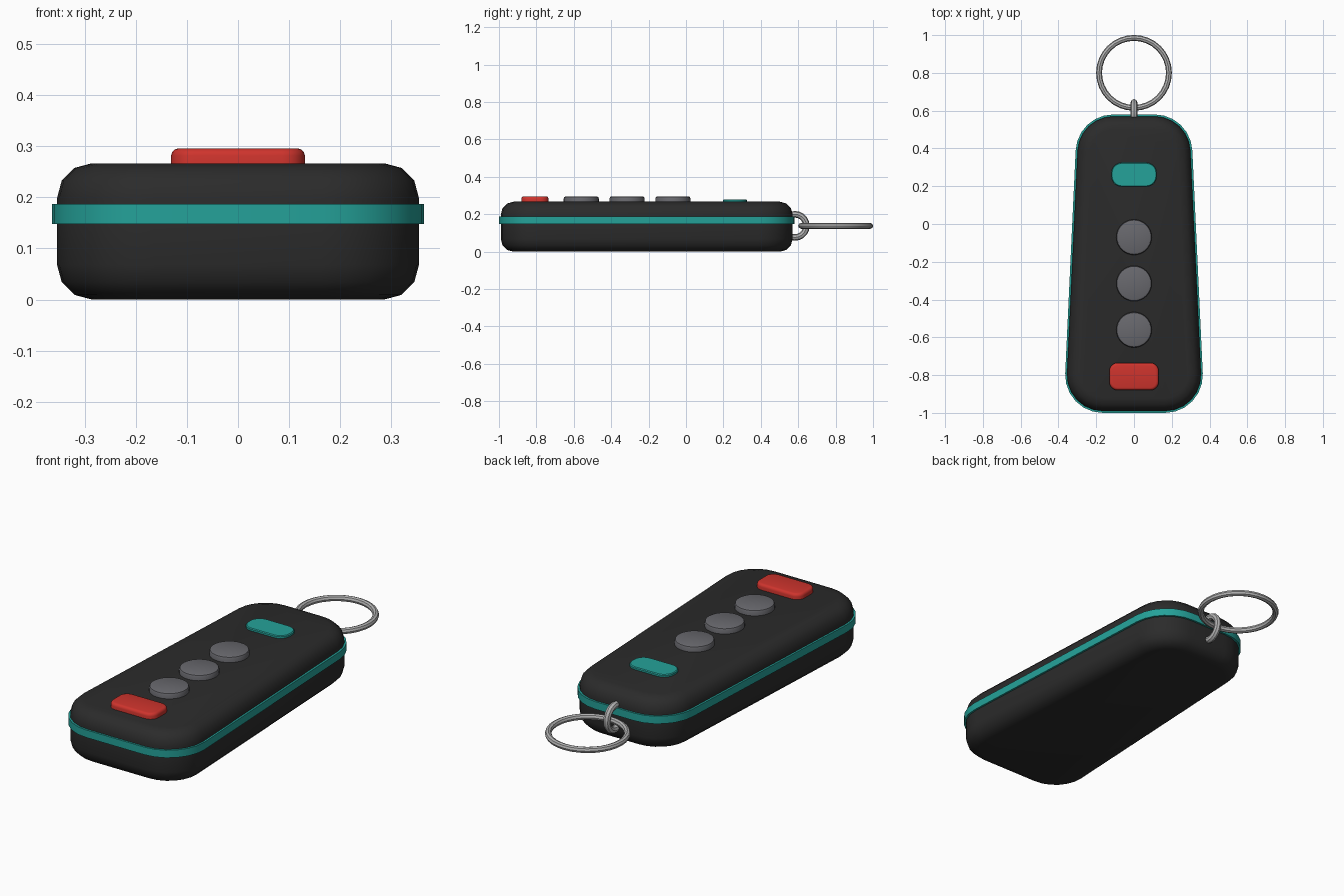
import bpy
import bmesh
from math import cos, sin, pi, radians
from mathutils import Vector

if "Cube" in bpy.data.objects:
    bpy.data.objects.remove(bpy.data.objects["Cube"], do_unlink=True)


def material(name, r, g, b):
    mat = bpy.data.materials.new(name)
    mat.use_nodes = True
    mat.diffuse_color = (r, g, b, 1)
    mat.node_tree.nodes["Principled BSDF"].inputs["Base Color"].default_value = (r, g, b, 1)
    return mat


black = material("black plastic", 0.024, 0.024, 0.024)
teal = material("teal", 0.018, 0.36, 0.32)
red = material("red", 0.62, 0.034, 0.026)
grey = material("grey rubber", 0.14, 0.14, 0.155)
steel = material("steel", 0.45, 0.45, 0.45)


def rounded(corners, radius, steps):
    """Round each corner of a counter-clockwise outline with an arc."""
    points = []
    pts = [Vector(c) for c in corners]
    for i, p in enumerate(pts):
        a = (pts[i - 1] - p).normalized()
        b = (pts[(i + 1) % len(pts)] - p).normalized()
        half = a.angle(b) / 2
        centre = p + (a + b).normalized() * radius / sin(half)
        start = Vector((a.y, -a.x))
        start = start if start.dot(b) < 0 else -start
        sweep = pi - 2 * half
        for s in range(steps + 1):
            t = sweep * s / steps
            d = Vector((start.x * cos(t) - start.y * sin(t),
                        start.x * sin(t) + start.y * cos(t)))
            points.append(centre + d * radius)
    return points


def finish(obj, mat):
    obj.data.materials.append(mat)
    bpy.ops.object.select_all(action="DESELECT")
    obj.select_set(True)
    bpy.context.view_layer.objects.active = obj
    bpy.ops.object.shade_smooth_by_angle(angle=radians(40))


def slab(name, outline, z0, z1, mat, bevel=0.0, segments=3, both=False):
    """Extrude an outline upward and round its rims."""
    bm = bmesh.new()
    face = bm.faces.new([bm.verts.new((p.x, p.y, z0)) for p in outline])
    top = bmesh.ops.extrude_face_region(bm, geom=[face])["geom"]
    moved = [g for g in top if isinstance(g, bmesh.types.BMVert)]
    bmesh.ops.translate(bm, verts=moved, vec=(0, 0, z1 - z0))
    bmesh.ops.recalc_face_normals(bm, faces=bm.faces)
    if bevel:
        rims = [e for e in bm.edges if abs(e.verts[0].co.z - e.verts[1].co.z) < 1e-5
                and (both or e.verts[0].co.z > (z0 + z1) / 2)]
        bmesh.ops.bevel(bm, geom=rims, offset=bevel, segments=segments,
                        profile=0.5, affect="EDGES")
    mesh = bpy.data.meshes.new(name)
    bm.to_mesh(mesh)
    bm.free()
    obj = bpy.data.objects.new(name, mesh)
    bpy.context.collection.objects.link(obj)
    finish(obj, mat)


def case_outline(grow):
    front, back = 0.364 + grow, 0.29 + grow
    corners = [(-front, -0.99 - grow), (front, -0.99 - grow),
               (back, 0.57 + grow), (-back, 0.57 + grow)]
    return rounded(corners, 0.19 + grow, 6)


def box_outline(w, y0, y1, radius):
    return rounded([(-w, y0), (w, y0), (w, y1), (-w, y1)], radius, 5)


# Case and seam band
slab("case", case_outline(0), 0, 0.267, black, 0.068, 3, True)
slab("seam_band", case_outline(0.01), 0.148, 0.187, teal)

# Buttons and indicator
for i in range(3):
    y = -0.07 - 0.245 * i
    disc = [Vector((0.094 * cos(2 * pi * k / 32), y + 0.094 * sin(2 * pi * k / 32)))
            for k in range(32)]
    slab(f"round_button_{i + 1}", disc, 0.255, 0.296, grey, 0.012, 2)
slab("panic_button", box_outline(0.131, -0.88, -0.735, 0.045), 0.255, 0.296, red, 0.014)
slab("indicator", box_outline(0.12, 0.198, 0.325, 0.055), 0.255, 0.28, teal, 0.004, 1)


# Key ring and the loop that holds it
def ring(name, y, radius, thickness, count, turn):
    bpy.ops.mesh.primitive_torus_add(location=(0, y, 0.138), rotation=(0, turn, 0),
                                     major_radius=radius, minor_radius=thickness,
                                     major_segments=count, minor_segments=8)
    obj = bpy.context.object
    obj.name = name
    finish(obj, steel)


ring("key_ring", 0.8, 0.185, 0.0155, 32, 0)
ring("ring_loop", 0.582, 0.062, 0.0175, 20, pi / 2)
